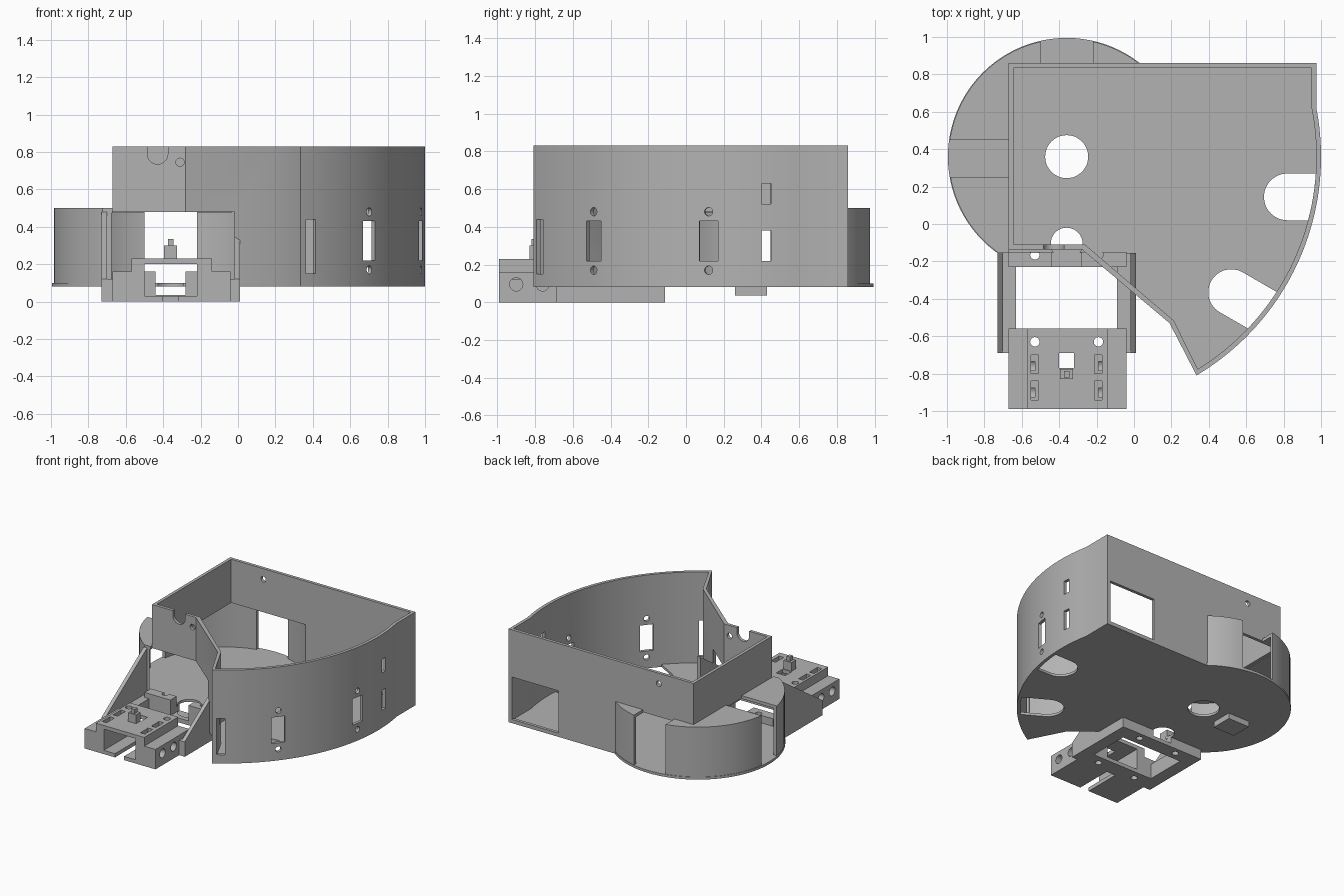
import bpy, bmesh
from math import sin, cos, asin, atan2, radians, pi
from mathutils import Matrix, Vector

cube = bpy.data.objects.get("Cube")
if cube:
    bpy.data.objects.remove(cube, do_unlink=True)

gray = bpy.data.materials.new("plain gray")
gray.use_nodes = True
gray.diffuse_color = (0.45, 0.45, 0.45, 1)
gray.node_tree.nodes["Principled BSDF"].inputs["Base Color"].default_value = (0.45, 0.45, 0.45, 1)

CX, CY = -0.36, 0.36          # shared centre of drum and curved wall
R_WALL, R_DRUM, T = 1.36, 0.635, 0.025


def prism(name, points, z0, z1):
    """Extruded outline."""
    bm = bmesh.new()
    face = bm.faces.new([bm.verts.new((x, y, z0)) for x, y in points])
    ext = bmesh.ops.extrude_face_region(bm, geom=[face])
    bmesh.ops.translate(bm, vec=(0, 0, z1 - z0),
                        verts=[v for v in ext["geom"] if isinstance(v, bmesh.types.BMVert)])
    bmesh.ops.recalc_face_normals(bm, faces=bm.faces)
    mesh = bpy.data.meshes.new(name)
    bm.to_mesh(mesh)
    bm.free()
    mesh.materials.append(gray)
    obj = bpy.data.objects.new(name, mesh)
    bpy.context.collection.objects.link(obj)
    return obj


def box(name, x0, x1, y0, y1, z0, z1):
    return prism(name, [(x0, y0), (x1, y0), (x1, y1), (x0, y1)], z0, z1)


def arc(cx, cy, r, a0, a1, n):
    return [(cx + r * cos(a0 + (a1 - a0) * i / n), cy + r * sin(a0 + (a1 - a0) * i / n))
            for i in range(n + 1)]


def disc(name, cx, cy, r, z0, z1, n=96):
    return prism(name, arc(cx, cy, r, 0, 2 * pi, n)[:-1], z0, z1)


def rod(axis, x, y, z, r, length=0.2):
    """Round cutter lying along a horizontal direction."""
    obj = disc("cutter", 0, 0, r, -length / 2, length / 2, 24)
    turn = Vector(axis).to_track_quat("Z", "Y").to_matrix().to_4x4()
    obj.data.transform(Matrix.Translation((x, y, z)) @ turn)
    return obj


def combine(obj, cutters, operation="DIFFERENCE"):
    """Apply booleans and remove the helpers."""
    for c in cutters:
        c.hide_render = True
        mod = obj.modifiers.new("cut", "BOOLEAN")
        mod.operation, mod.object, mod.solver = operation, c, "EXACT"
    bpy.context.view_layer.update()
    done = obj.evaluated_get(bpy.context.evaluated_depsgraph_get())
    mesh = bpy.data.meshes.new_from_object(done)
    obj.modifiers.clear()
    obj.data = mesh
    for c in cutters:
        bpy.data.objects.remove(c, do_unlink=True)
    return obj


def cut_box(*b):
    return box("cutter", *b)


def housing_outline(inset):
    r = R_WALL - inset
    right = 0.975 - inset
    start = -radians(59.3) if inset == 0 else -radians(58.3)
    top = pi / 2 - asin((right - CX) / r)
    if inset == 0:
        front = [(-0.67, -0.135), (-0.28, -0.135), (0.19, -0.53)]
        left, back = -0.67, 0.86
    else:
        front = [(-0.645, -0.11), (-0.262, -0.11), (0.212, -0.516)]
        left, back = -0.645, 0.835
    return front + arc(CX, CY, r, start, top, 48) + [(right, back), (left, back)]


# Floor: sector plus round drum base
floor = prism("floor", housing_outline(0), 0.08, 0.1)
base = combine(disc("cutter", CX, CY, R_DRUM, 0.08, 0.1), [cut_box(-2, 2, -2, -0.155, 0, 1)])
combine(floor, [base], "UNION")


def u_slot(x, y, r, angle, length):
    pts = arc(0, 0, r, pi / 2, 3 * pi / 2, 24) + [(length, -r), (length, r)]
    c = prism("cutter", pts, 0, 0.2)
    c.data.transform(Matrix.Translation((x, y, 0)) @ Matrix.Rotation(angle, 4, "Z"))
    inside = disc("cutter", CX, CY, R_WALL - T, -0.1, 0.3, 192)
    return combine(c, [inside], "INTERSECT")


combine(floor, [disc("cutter", CX, CY, 0.115, 0, 0.2, 48),
                disc("cutter", CX, -0.105, 0.085, 0, 0.2, 48),
                u_slot(0.82, 0.145, 0.125, 0, 0.3),
                u_slot(0.52, -0.365, 0.123, -pi / 6, 0.4)])

# Housing wall
wall = prism("housing_wall", housing_outline(0), 0.1, 0.83)
cuts = [prism("cutter", housing_outline(T), 0, 1),
        disc("cutter", CX, CY, R_DRUM - 0.03, 0.05, 0.48),
        cut_box(-0.7, -0.02, -0.6, -0.1, 0.05, 0.48),
        cut_box(0.53, 0.945, 0.8, 0.9, 0.11, 0.45),
        cut_box(-0.485, -0.375, -0.2, -0.08, 0.79, 0.9),
        rod((0, 1, 0), -0.43, -0.12, 0.79, 0.055),
        rod((0, 1, 0), -0.31, -0.12, 0.745, 0.022),
        rod((0, 1, 0), CX, 0.85, 0.745, 0.022)]


def radial_window(y, width, z0, z1, holes=False):
    a = asin((y - CY) / R_WALL)
    c = cut_box(R_WALL - 0.09, R_WALL + 0.06, -width / 2, width / 2, z0, z1)
    c.data.transform(Matrix.Translation((CX, CY, 0)) @ Matrix.Rotation(a, 4, "Z"))
    cuts.append(c)
    if holes:
        for z in (0.17, 0.48):
            cuts.append(rod((cos(a), sin(a), 0), CX + R_WALL * cos(a), y, z, 0.022))


for y in (-0.49, 0.12):
    radial_window(y, 0.1, 0.22, 0.43, True)
radial_window(0.425, 0.05, 0.22, 0.38)
radial_window(0.425, 0.05, 0.52, 0.63)
radial_window(-0.775, 0.06, 0.15, 0.44)
combine(wall, cuts)

# Round drum around the corner, with lid and two slots
drum = disc("drum", CX, CY, R_DRUM - 0.004, 0.1, 0.5)
combine(drum, [disc("cutter", CX, CY, R_DRUM - 0.03, 0.05, 0.475),
               cut_box(-0.67, 2, -2, 0.86, 0, 1),
               cut_box(-2, 2, -2, -0.155, 0, 1),
               cut_box(-0.5, -0.22, 0.7, 1.2, 0.05, 1),
               cut_box(-1.2, -0.6, 0.25, 0.45, 0.05, 1)])

# Pad under the floor
box("bottom_pad", -0.73, -0.54, 0.26, 0.43, 0.035, 0.08)

# Front bracket frame and stepped holder
bracket = box("bracket", -0.73, 0.01, -0.69, -0.155, 0, 0.12)
combine(bracket, [box("cutter", -0.73, 0.01, -0.2, -0.11, 0, 0.08),
                  box("cutter", -0.67, -0.04, -0.99, -0.56, 0, 0.16),
                  box("cutter", -0.67, -0.04, -0.23, -0.15, 0, 0.16),
                  box("cutter", -0.57, -0.14, -0.99, -0.56, 0.1, 0.23)], "UNION")
cuts = [cut_box(-0.63, -0.09, -0.56, -0.23, -0.1, 0.4),
        cut_box(-0.5, -0.22, -1.1, -0.5, 0.03, 0.2),
        cut_box(-0.4, -0.32, -1.1, -0.69, -0.1, 0.1),
        cut_box(-0.4, -0.32, -0.77, -0.69, -0.1, 0.4),
        cut_box(-0.44, -0.28, -0.3, -0.05, 0.035, 0.4),
        disc("cutter", CX, -0.105, 0.085, 0.03, 0.3, 48)]
for x in (-0.53, -0.19):
    for y in (-0.63, -0.165):
        cuts.append(disc("cutter", x, y, 0.025, -0.1, 0.4, 24))
    for y in (-0.94, -0.8):
        cuts.append(cut_box(x - 0.02, x + 0.02, y, y + 0.1, 0.12, 0.4))
for x in (-0.66, -0.06):
    for y in (-0.9, -0.76):
        cuts.append(rod((1, 0, 0), x, y, 0.095, 0.035, 0.26))
combine(bracket, cuts)

# Small peg on the holder
box("peg", -0.395, -0.325, -0.83, -0.775, 0.23, 0.3)
box("peg_tip", -0.375, -0.345, -0.82, -0.785, 0.3, 0.335)

# Sloping side gussets
for side, x in (("right", -0.73), ("left", -0.02)):
    g = prism(side + "_gusset", [(-0.69, 0.12), (-0.155, 0.12), (-0.155, 0.48)], 0, 0.03)
    # outline is drawn in (y, z), extruded along x
    g.data.transform(Matrix(((0, 0, 1, x), (1, 0, 0, 0), (0, 1, 0, 0), (0, 0, 0, 1))))

# Smooth the curved walls, keep edges crisp
bpy.ops.object.select_all(action="DESELECT")
for obj in (floor, wall, drum, bracket):
    obj.select_set(True)
bpy.context.view_layer.objects.active = wall
bpy.ops.object.shade_smooth_by_angle(angle=radians(25))
